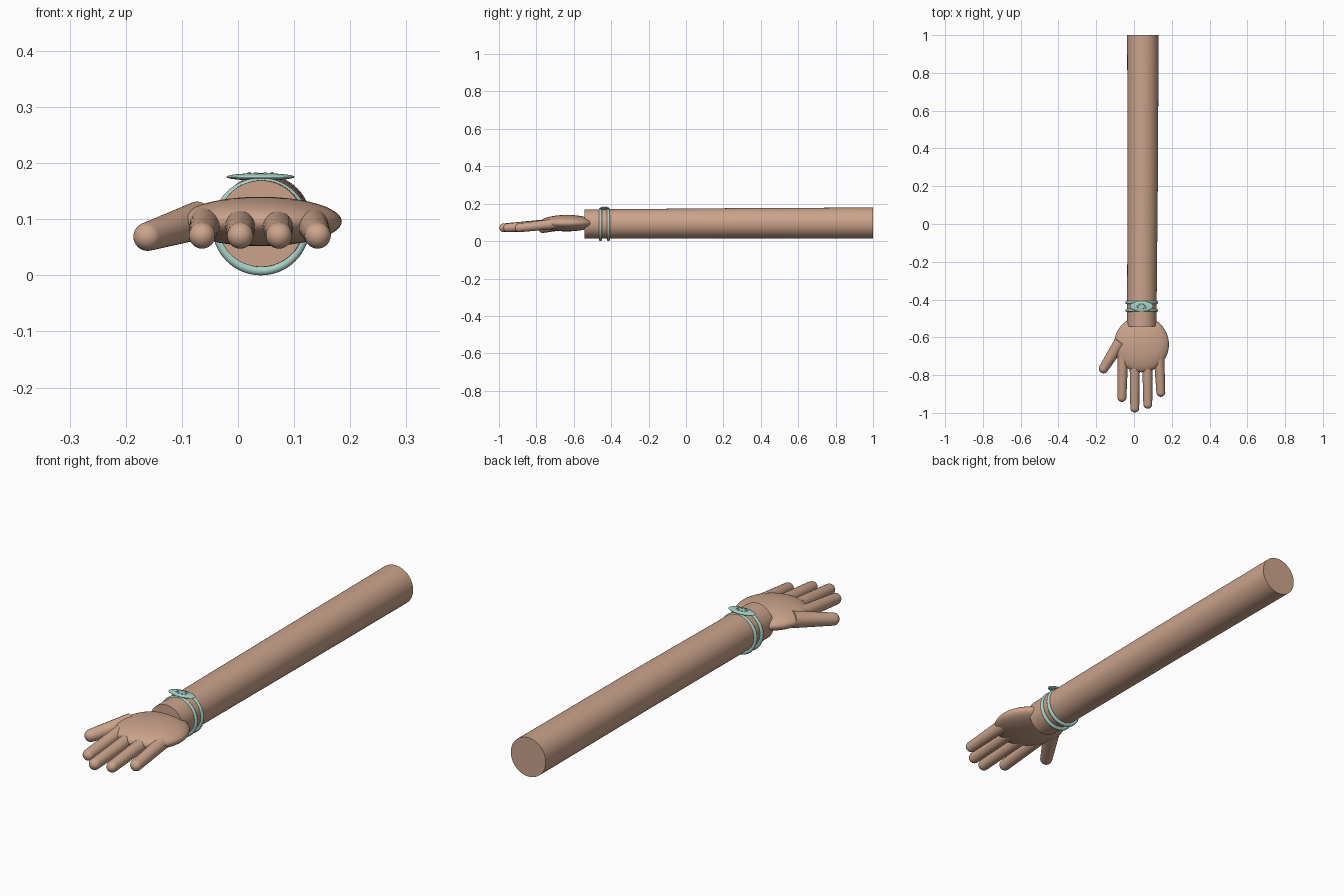
import bpy, bmesh, math
from mathutils import Vector

if "Cube" in bpy.data.objects:
    bpy.data.objects.remove(bpy.data.objects["Cube"])


def material(name, rgb):
    m = bpy.data.materials.new(name)
    m.diffuse_color = (*rgb, 1)
    m.use_nodes = True
    m.node_tree.nodes["Principled BSDF"].inputs["Base Color"].default_value = m.diffuse_color
    return m


SKIN = material("skin", (0.60, 0.37, 0.26))
TEAL = material("teal_metal", (0.40, 0.64, 0.57))


def finish(obj, name, mat):
    obj.name = name
    obj.data.materials.append(mat)
    bpy.ops.object.select_all(action='DESELECT')
    obj.select_set(True)
    bpy.context.view_layer.objects.active = obj
    bpy.ops.object.shade_smooth_by_angle(angle=math.radians(40))
    return obj


def ellipsoid(name, centre, size, mat, segs=48, rings=24):
    bpy.ops.mesh.primitive_uv_sphere_add(segments=segs, ring_count=rings, location=centre)
    obj = bpy.context.object
    obj.scale = size
    bpy.ops.object.transform_apply(location=False, rotation=False, scale=True)
    return finish(obj, name, mat)


def tube(name, stations, mat, tip=False, segs=32):
    """Tapered tube through (point, radius) stations, optionally with a round tip."""
    bm = bmesh.new()
    stations = [(Vector(p), r) for p, r in stations]
    axis = (stations[-1][0] - stations[0][0]).normalized()
    side = axis.cross(Vector((0, 0, 1))).normalized()
    up = side.cross(axis)
    if tip:
        p, r = stations[-1]
        for i in range(1, 8):
            a = math.radians(i * 12)
            stations.append((p + axis * r * math.sin(a), r * math.cos(a)))
    loops = []
    for p, r in stations:
        loops.append([bm.verts.new(p + r * (side * math.cos(t) + up * math.sin(t)))
                      for t in (2 * math.pi * k / segs for k in range(segs))])
    for a, b in zip(loops, loops[1:]):
        for k in range(segs):
            n = (k + 1) % segs
            bm.faces.new((a[k], a[n], b[n], b[k]))
    bm.faces.new(loops[0])
    bm.faces.new(loops[-1])
    bmesh.ops.recalc_face_normals(bm, faces=bm.faces)
    me = bpy.data.meshes.new(name)
    bm.to_mesh(me)
    bm.free()
    obj = bpy.data.objects.new(name, me)
    bpy.context.collection.objects.link(obj)
    return finish(obj, name, mat)


# arm: slightly thicker towards the shoulder
tube("arm", [((0.041, -0.543, 0.092), 0.077), ((0.042, -0.40, 0.0925), 0.078),
             ((0.046, 0.30, 0.0955), 0.081), ((0.047, 1.0, 0.0965), 0.083)], SKIN, segs=64)

# palm
ellipsoid("palm", (0.04, -0.637, 0.096), (0.145, 0.148, 0.044), SKIN)

# fingers: base x, tip x, y of the fingertip
fingers = {"index_finger": (-0.058, -0.064, -0.942), "middle_finger": (0.004, 0.004, -0.998),
           "ring_finger": (0.070, 0.073, -0.978), "little_finger": (0.132, 0.142, -0.915)}
for name, (bx, tx, ty) in fingers.items():
    tube(name, [((bx, -0.69, 0.094), 0.028), ((tx, ty + 0.0235, 0.071), 0.0235)], SKIN, tip=True)

# thumb
tube("thumb", [((-0.070, -0.622, 0.098), 0.034), ((-0.161, -0.765, 0.069), 0.0255)], SKIN, tip=True)

# bracelet: two bands
for i, y in enumerate((-0.415, -0.457)):
    bpy.ops.mesh.primitive_torus_add(major_segments=64, minor_segments=16, major_radius=0.079,
                                     minor_radius=0.008, location=(0.041, y, 0.087),
                                     rotation=(math.pi / 2, 0, 0))
    finish(bpy.context.object, f"bracelet_band_{i + 1}", TEAL)

# bracelet plate with small raised beads
ellipsoid("bracelet_plate", (0.040, -0.436, 0.1755), (0.061, 0.028, 0.0065), TEAL)
for i in range(8):
    a = 2 * math.pi * i / 8 + math.pi / 8
    ellipsoid(f"plate_bead_{i + 1}", (0.040 + 0.022 * math.cos(a), -0.436 + 0.012 * math.sin(a), 0.181),
              (0.004, 0.004, 0.003), TEAL, 12, 8)
